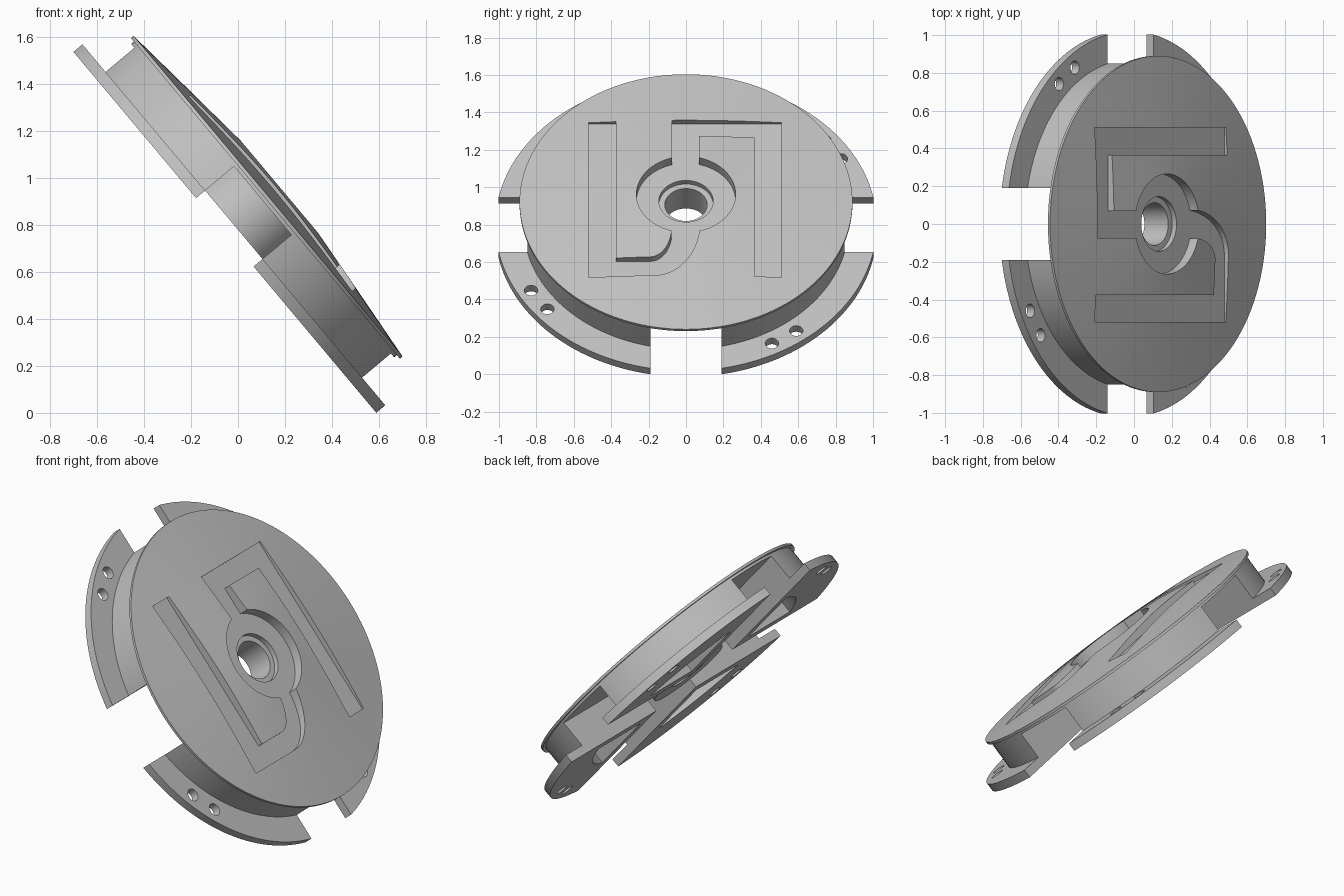
import bpy, bmesh, math
from mathutils import Matrix

if "Cube" in bpy.data.objects:
    bpy.data.objects.remove(bpy.data.objects["Cube"], do_unlink=True)

# One plain grey for the whole housing
grey = bpy.data.materials.new("plain_grey")
grey.use_nodes = True
colour = (0.53, 0.53, 0.53, 1)
grey.diffuse_color = colour
grey.node_tree.nodes["Principled BSDF"].inputs["Base Color"].default_value = colour

SLOT = 0.19      # half width of the cross slots
FLOOR = 0.245    # level of the channel floor in the lid
UNDER = 0.21     # underside of the lid
TILT = Matrix.Translation((-0.056, 0, 0.768)) @ Matrix.Rotation(math.radians(50), 4, "Y")


def finish(name, bm):
    bmesh.ops.recalc_face_normals(bm, faces=bm.faces)
    mesh = bpy.data.meshes.new(name)
    bm.to_mesh(mesh)
    bm.free()
    mesh.materials.append(grey)
    ob = bpy.data.objects.new(name, mesh)
    bpy.context.collection.objects.link(ob)
    return ob


def prism(name, points, low, high):
    bm = bmesh.new()
    face = bm.faces.new([bm.verts.new((x, y, low)) for x, y in points])
    top = bmesh.ops.extrude_face_region(bm, geom=[face])["geom"]
    verts = [v for v in top if isinstance(v, bmesh.types.BMVert)]
    bmesh.ops.translate(bm, verts=verts, vec=(0, 0, high - low))
    return finish(name, bm)


def circle(r, n=128, cx=0, cy=0):
    return [(cx + r * math.cos(math.tau * i / n), cy + r * math.sin(math.tau * i / n))
            for i in range(n)]


def box(sx, sy):
    return [(-sx, -sy), (sx, -sy), (sx, sy), (-sx, sy)]


def revolve(name, profile, n=128):
    bm = bmesh.new()
    rings = [[bm.verts.new((x, y, h)) for x, y in circle(r, n)] for r, h in profile]
    for k, ring in enumerate(rings):
        after = rings[(k + 1) % len(rings)]
        for i in range(n):
            j = (i + 1) % n
            bm.faces.new((ring[i], ring[j], after[j], after[i]))
    return finish(name, bm)


def cut(ob, cutters):
    for c in cutters:
        c.hide_render = True
        mod = ob.modifiers.new("cut", "BOOLEAN")
        mod.operation, mod.solver, mod.object = "DIFFERENCE", "EXACT", c
    bpy.context.view_layer.update()
    deps = bpy.context.evaluated_depsgraph_get()
    mesh = bpy.data.meshes.new_from_object(ob.evaluated_get(deps))
    ob.modifiers.clear()
    ob.data = mesh
    for c in cutters:
        bpy.data.objects.remove(c, do_unlink=True)


def bend(x0, y0, x1, y1, n=12):
    # quarter ellipse that leaves the first point horizontally
    return [(x0 + (x1 - x0) * math.sin(t), y0 + (y1 - y0) * (1 - math.cos(t)))
            for t in (math.pi / 2 * i / n for i in range(n + 1))]


def cross_and_pockets():
    # cross slots plus a hollow in each quarter
    tools = [prism("slot_cutter", box(2, SLOT), -1, 1), prism("slot_cutter", box(SLOT, 2), -1, 1)]
    edge, r = 0.27, 0.72
    a = math.asin(edge / r)
    arc = [a + (math.pi / 2 - 2 * a) * i / 16 for i in range(17)]
    for q in range(4):
        c, s = round(math.cos(q * math.pi / 2)), round(math.sin(q * math.pi / 2))
        pts = [(edge, edge)] + [(r * math.cos(t), r * math.sin(t)) for t in arc]
        tools.append(prism("pocket_cutter", [(x * c - y * s, x * s + y * c) for x, y in pts], -1, 1))
    return tools


# Mounting flange with a pair of screw holes in each quarter
flange = prism("mounting_flange", circle(1.02, 160), 0, 0.05)
holes = []
for q in range(4):
    for deg in (29, 38.5):
        t = math.radians(deg + 90 * q)
        holes.append(prism("hole_cutter",
                           circle(0.036, 24, 0.947 * math.cos(t), 0.947 * math.sin(t)), -1, 1))
cut(flange, cross_and_pockets() + holes)

# Round body wall
body = prism("body_wall", circle(0.87), 0.05, UNDER)
cut(body, cross_and_pockets())

# Central hub
hub = revolve("hub", [(0.113, 0.05), (0.24, 0.05), (0.24, UNDER), (0.113, UNDER)])

# Shallow conical lid with a thin overhanging lip
lid = revolve("conical_lid", [(0.1, UNDER), (0.87, UNDER), (0.87, 0.225),
                              (0.89, 0.225), (0.89, 0.24), (0.1, 0.319)])

# Channels sunk in the lid, running out from the central recess
curved = ([(-0.375, 0.54), (-0.52, 0.54), (-0.52, -0.54)] + bend(-0.165, -0.54, 0.075, -0.2)
          + bend(-0.19, -0.42, -0.075, -0.22)[::-1] + [(-0.375, -0.42)])
hooked = [(-0.075, 0.2), (-0.075, 0.54), (0.51, 0.54), (0.51, -0.54),
          (0.365, -0.54), (0.365, 0.42), (0.07, 0.42), (0.07, 0.2)]
channels = [prism("channel_cutter", [(-v, y) for y, v in shape], FLOOR, 0.6)
            for shape in (curved, hooked)]
cut(lid, channels + [prism("recess_cutter", circle(0.265, 96), FLOOR, 0.6),
                     prism("bore_cutter", circle(0.145, 96), 0.215, 0.6),
                     prism("shaft_cutter", circle(0.113), -1, 1)])

# Tilt every part and smooth the round walls
bpy.ops.object.select_all(action="DESELECT")
for ob in (flange, body, hub, lid):
    ob.data.transform(TILT)
    ob.select_set(True)
    bpy.context.view_layer.objects.active = ob
bpy.ops.object.shade_smooth_by_angle(angle=math.radians(30))
